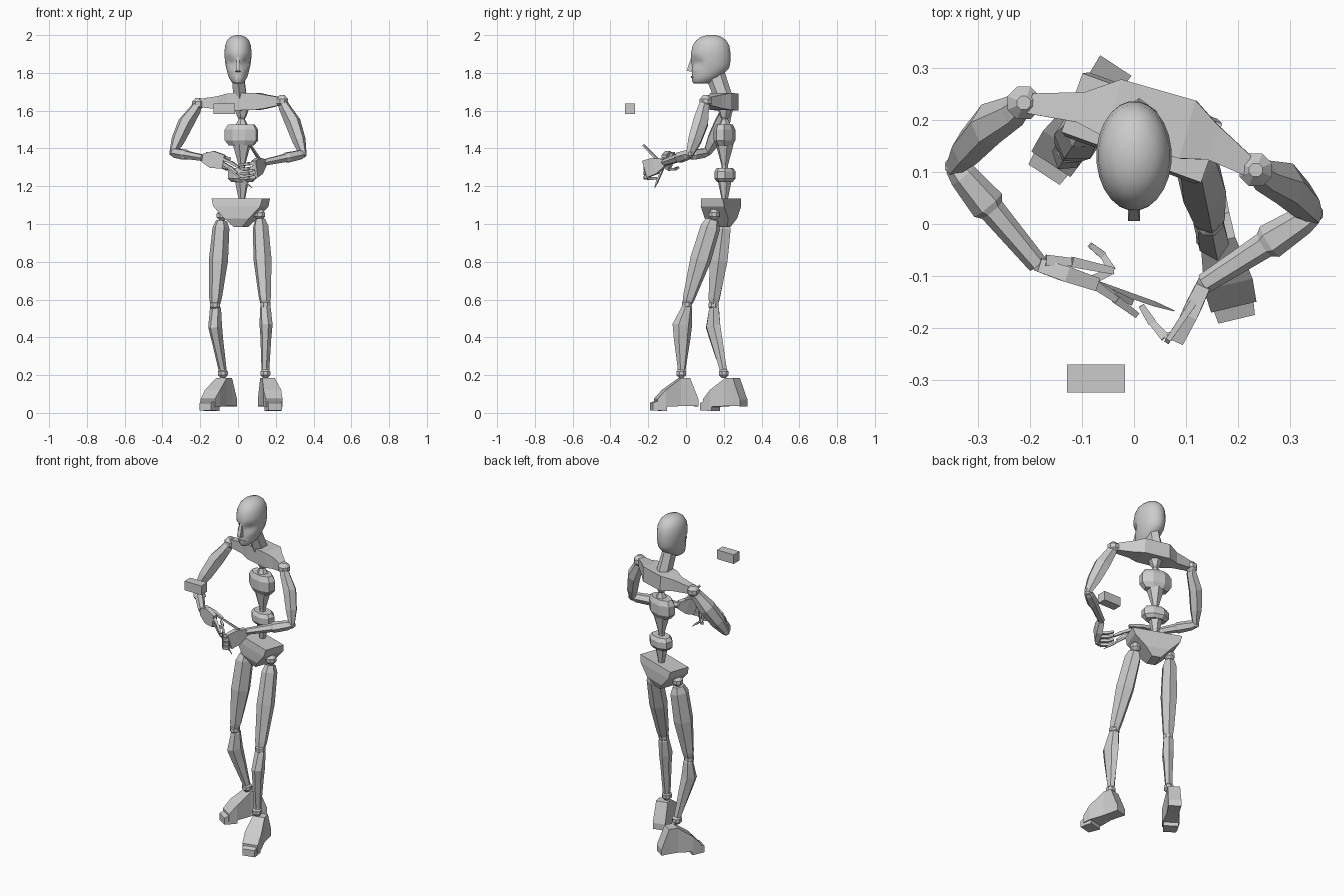
import bpy, bmesh, math
from mathutils import Vector as V


def loft(name, a, b, rings, ref=(1, 0, 0), n=4, smooth=False):
    """Tapered solid along a-b; rings are (t, half_u, half_v, off_u, off_v)."""
    a, b = V(a), V(b)
    d = (b - a).normalized()
    u = V(ref)
    u = (u - d * u.dot(d)).normalized()
    v = d.cross(u)
    k = 1 / math.cos(math.pi / n)
    bm = bmesh.new()
    loops = []
    for r in rings:
        t, ru, rv, ou, ov = (tuple(r) + (0, 0))[:5]
        c = a.lerp(b, t) + u * ou + v * ov
        loops.append([bm.verts.new(c + u * (ru * k * math.cos(w)) + v * (rv * k * math.sin(w)))
                      for w in [(i + .5) * 2 * math.pi / n for i in range(n)]])
    for p, q in zip(loops, loops[1:]):
        for i in range(n):
            j = (i + 1) % n
            bm.faces.new((p[i], p[j], q[j], q[i]))
    bm.faces.new(loops[0])
    bm.faces.new(loops[-1])
    bmesh.ops.recalc_face_normals(bm, faces=bm.faces)
    me = bpy.data.meshes.new(name)
    bm.to_mesh(me)
    bm.free()
    if smooth:
        for p in me.polygons:
            p.use_smooth = True
    o = bpy.data.objects.new(name, me)
    bpy.context.collection.objects.link(o)
    return o


def ball(name, c, r):
    c = V(c)
    s = [(-1, .38), (-.38, .92), (.38, .92), (1, .38)]
    loft(name, c, c + V((0, 0, r)), [(t * .95, w * r, w * r) for t, w in s], n=8)


def chain(name, pts, r, end=.7):
    """Jointed finger of small tapered blocks."""
    for i, (p, q) in enumerate(zip(pts, pts[1:])):
        loft(f"{name}_{i}", p, q, [(0, r, r), (1, r * end, r * end)], (0, 0, 1))
        r *= .9


# Head with eye hollows, nose and lips
head_prof = [(1.745, .024, .04, .08), (1.755, .036, .055, .088), (1.78, .050, .075, .107),
             (1.805, .057, .088, .121), (1.825, .062, .098, .13), (1.842, .066, .101, .131),
             (1.865, .069, .104, .132), (1.885, .071, .105, .131), (1.91, .072, .104, .131),
             (1.945, .068, .097, .132), (1.972, .058, .08, .133), (1.99, .04, .056, .134),
             (2.0, .015, .022, .135)]
head = loft("head", (0, 0, 0), (0, 0, 1), [(z, rx, ry, 0, y) for z, rx, ry, y in head_prof],
            n=24, smooth=True)
for vt in head.data.vertices:
    if .012 < abs(vt.co.x) < .058 and 1.835 < vt.co.z < 1.875 and vt.co.y < .09:
        vt.co.y += .018
loft("nose", (0, .034, 1.885), (0, .018, 1.808),
     [(0, .007, .006), (.8, .011, .013), (1, .012, .012)])
loft("lips", (-.022, .034, 1.778), (.022, .034, 1.778),
     [(0, .003, .003), (.5, .006, .008), (1, .003, .003)], (0, 0, 1))
loft("neck", (.01, .198, 1.67), (0, .155, 1.79), [(0, .036, .042), (1, .03, .045)], n=6)

# Torso: shoulder girdle, rib and waist blocks, pelvis
turn = (.96, -.27, 0)
loft("chest", (-.20, .232, 1.64), (.22, .112, 1.65),
     [(0, .02, .022), (.22, .03, .034, .02, 0), (.36, .058, .045, .035, .002),
      (.7, .058, .045, .035, .002), (.82, .035, .036, .025, 0), (1, .02, .022)], (.27, .96, 0))


def block(name, x, y, z0, z1, w, d):
    loft(name, (x, y, z0), (x, y, z1),
         [(0, w * .75, d * .72), (.25, w, d), (.75, w, d), (1, w * .8, d * .75)], turn, 8)


block("rib_block", .018, .204, 1.415, 1.527, .086, .05)
block("waist_block", .022, .206, 1.222, 1.297, .073, .05)
for nm, z0, z1, r0, r1 in [("upper_spine", 1.52, 1.61, .026, .03), ("mid_spine", 1.29, 1.42, .015, .042),
                           ("lower_spine", 1.12, 1.23, .016, .033)]:
    rings = [(0, r0, r0), (.15, r0, r0), (1, r1, r1)]
    if nm == "upper_spine":
        rings = [(0, .03, .03), (.4, .014, .014), (.55, .022, .022), (1, .034, .034)]
    loft(nm, (.02, .205, z0), (.02, .205, z1), rings, turn, 6)
loft("pelvis", (.015, .185, .985), (.015, .185, 1.135),
     [(0, .025, .045), (.3, .07, .066), (.72, .132, .066), (1, .143, .06)], (.94, -.34, 0))

# Legs: left side trails, right side leads
legs = [("left", (-.085, .20, 1.045), (-.122, .145, .57), (-.08, .20, .21),
         (-.035, .305, 0), (-.16, .115, 0), .022, .040),
        ("right", (.115, .15, 1.05), (.145, .005, .575), (.145, -.025, .21),
         (.14, .058, 0), (.192, -.16, 0), .016, .046)]
for s, hip, knee, ankle, heel, toe, back, calf in legs:
    d = (V(toe) - V(heel)).normalized()
    side = V((0, 0, 1)).cross(d)
    ball(s + "_hip_joint", hip, .03)
    ball(s + "_knee_joint", knee, .029)
    ball(s + "_ankle_joint", ankle, .028)
    loft(s + "_thigh", hip, knee, [(.06, .024, .03), (.14, .036, .046), (.5, .042, .049),
                                   (.92, .029, .029), (1, .022, .022)], -side, 6)
    loft(s + "_shin", knee, ankle, [(0, .02, .02), (.06, .026, .026), (.3, .029, calf, 0, -back),
                                    (.5, .024, calf * .85, 0, -back * .7), (.93, .019, .019),
                                    (1, .018, .018)], -side, 6)
    loft(s + "_foot", heel, toe,
         [(0, .036, .018, 0, .053), (.2, .034, .074, 0, .11), (.42, .034, .074, 0, .11),
          (.8, .048, .045, 0, .077), (1, .045, .022, 0, .052)], side)
    p = V(toe)
    loft(s + "_toes", p - d * .05, p + d * .024,
         [(0, .042, .02, 0, .03), (.6, .04, .026, 0, .038), (1, .036, .02, 0, .033)], side)

# Arms
arms = [("left", (-.212, .233, 1.635), (-.345, .112, 1.378), (-.185, -.078, 1.35)),
        ("right", (.234, .104, 1.65), (.345, .02, 1.37), (.135, -.115, 1.325))]
for s, sh, el, wr in arms:
    out = (-1 if s == "left" else 1, .6, 0)
    ball(s + "_shoulder_joint", sh, .034)
    ball(s + "_elbow_joint", el, .02)
    loft(s + "_upper_arm", sh, el, [(0, .02, .024), (.12, .026, .03), (.4, .034, .042, .014, 0),
                                    (.75, .029, .036, .008, 0), (1, .015, .02)], out, 6)
    loft(s + "_forearm", el, wr, [(0, .016, .018), (.1, .024, .024), (.4, .026, .03),
                                  (.45, .021, .022), (1, .016, .017)], (0, 0, 1), 6)

# Left hand pinching a long thin pointer
loft("left_palm", (-.185, -.078, 1.35), (-.075, -.115, 1.33),
     [(0, .022, .013), (.45, .046, .015), (1, .036, .013)], (0, 0, 1))
chain("left_index", [(-.078, -.115, 1.345), (-.035, -.145, 1.325), (.005, -.175, 1.30)], .009)
chain("left_middle", [(-.08, -.113, 1.32), (-.04, -.135, 1.30), (-.005, -.15, 1.27)], .009)
chain("left_ring_finger", [(-.085, -.11, 1.305), (-.042, -.09, 1.29), (-.06, -.06, 1.29), (-.085, -.04, 1.30)], .009)
chain("left_thumb", [(-.17, -.07, 1.37), (-.12, -.073, 1.365), (-.04, -.09, 1.345)], .011)
loft("pointer", (-.085, -.11, 1.325), (.077, -.167, 1.19),
     [(0, .006, .006), (.75, .005, .005), (1, .001, .001)], (0, 0, 1))

# Right hand curled inwards with raised thumb
loft("right_palm", (.135, -.115, 1.325), (.088, -.215, 1.29),
     [(0, .02, .014), (.5, .044, .016), (1, .046, .013)], (0, 0, 1))
for i in range(4):
    z = 1.325 - .025 * i
    chain(f"right_finger_{i}", [(.09, -.212, z), (.06, -.218, z - .006),
                                (.035, -.19, z - .01), (.014, -.157, z - .008)], .010)
loft("right_thumb", (.115, -.15, 1.34), (.064, -.226, 1.418),
     [(0, .007, .007), (1, .005, .005)], (0, 0, 1))

# Floating block
loft("floating_block", (-.073, -.297, 1.582), (-.073, -.297, 1.637), [(0, .056, .027), (1, .056, .027)])
